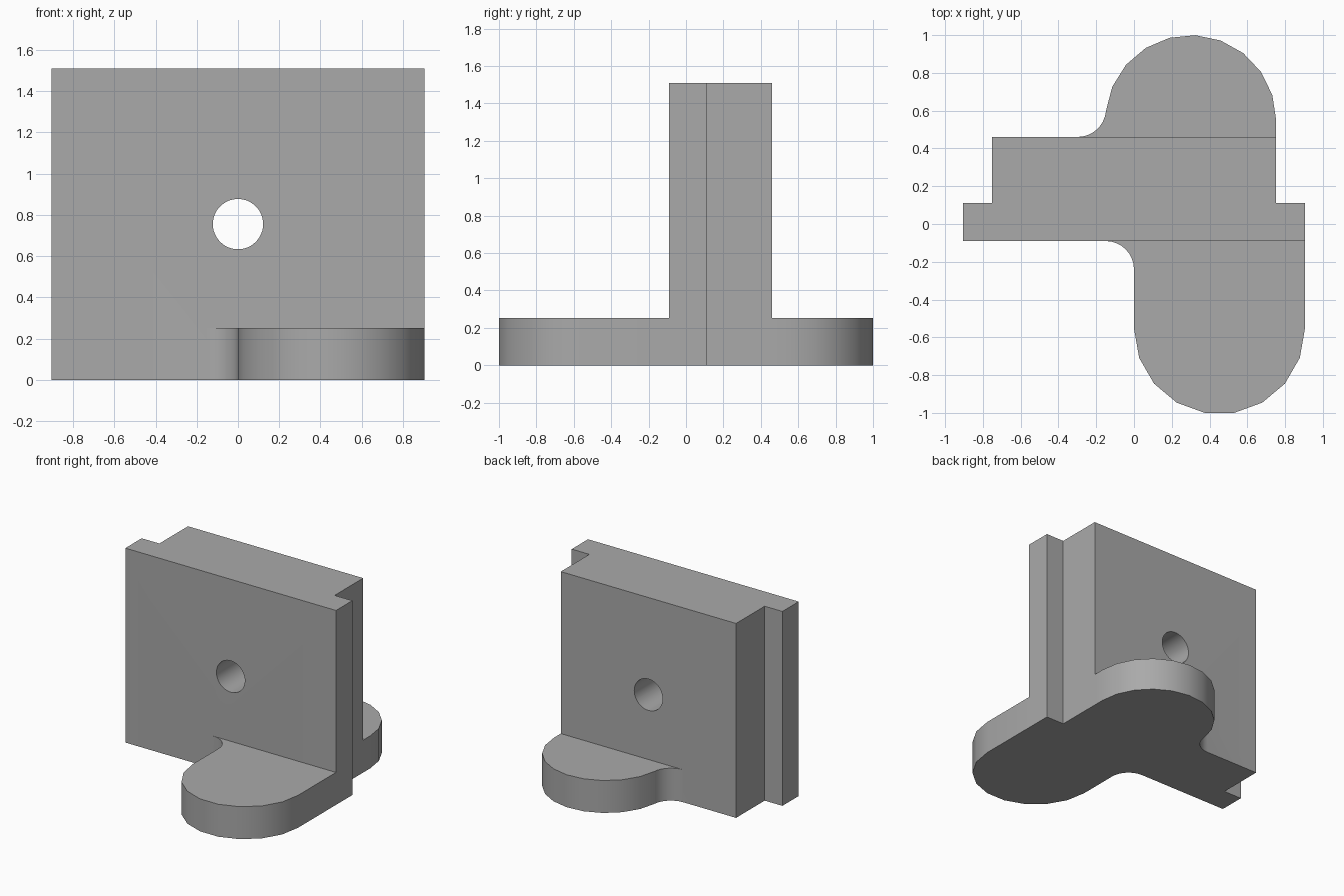
import bpy, bmesh
from math import cos, sin, radians

cube = bpy.data.objects.get("Cube")
if cube:
    bpy.data.objects.remove(cube)

GREY = (0.4, 0.4, 0.4, 1)
grey = bpy.data.materials.new("plain grey")
grey.use_nodes = True
grey.diffuse_color = GREY
grey.node_tree.nodes["Principled BSDF"].inputs["Base Color"].default_value = GREY

# Main dimensions
FRONT, STEP, BACK = -0.09, 0.11, 0.461
FLANGE, BLOCK = 0.905, 0.753
HEIGHT, FOOT_H = 1.51, 0.252
R, FILLET = 0.4525, 0.15


def arc(cx, cy, r, start, end, steps):
    angles = [radians(start + (end - start) * i / steps) for i in range(steps + 1)]
    return [(cx + r * cos(a), cy + r * sin(a)) for a in angles]


def prism(name, outline, height):
    """Extrude a plan outline upward from the ground."""
    bm = bmesh.new()
    base = bm.faces.new([bm.verts.new((x, y, 0)) for x, y in outline])
    top = bmesh.ops.extrude_face_region(bm, geom=[base])["geom"]
    bmesh.ops.translate(bm, vec=(0, 0, height),
                        verts=[v for v in top if isinstance(v, bmesh.types.BMVert)])
    bmesh.ops.recalc_face_normals(bm, faces=bm.faces)
    mesh = bpy.data.meshes.new(name)
    bm.to_mesh(mesh)
    bm.free()
    mesh.materials.append(grey)
    obj = bpy.data.objects.new(name, mesh)
    bpy.context.collection.objects.link(obj)
    return obj


def boolean(obj, other, operation):
    mod = obj.modifiers.new(operation.title(), "BOOLEAN")
    mod.operation, mod.solver, mod.object = operation, "EXACT", other
    bpy.context.view_layer.objects.active = obj
    bpy.ops.object.modifier_apply(modifier=mod.name)
    bpy.data.objects.remove(other)


# Upright wall: wide front flange stepped down to a narrower block
half = [(FLANGE, FRONT), (FLANGE, STEP), (BLOCK, STEP), (BLOCK, BACK)]
wall = prism("upright_wall", half + [(-x, y) for x, y in reversed(half)], HEIGHT)

# Front foot: straight sides, round end, fillet into the wall
front_outline = [(FLANGE, FRONT + 0.1), (-FILLET, FRONT + 0.1)]
front_outline += arc(-FILLET, FRONT - FILLET, FILLET, 90, 0, 8)
front_outline += arc(R, -0.554, R, 180, 360, 9)
front_foot = prism("front_foot", front_outline, FOOT_H)

# Back foot: round end whose left side runs into a tangent fillet
back_outline = [(BLOCK, BACK - 0.1)]
back_outline += arc(BLOCK - R, 1 - R, R, 0, 174, 10)
back_outline += arc(-0.298, BACK + FILLET, FILLET, -6, -90, 8)
back_outline += [(-0.298, BACK - 0.1)]
back_foot = prism("back_foot", back_outline, FOOT_H)

for foot in (front_foot, back_foot):
    boolean(wall, foot, "UNION")

# Round hole through the wall
bpy.ops.mesh.primitive_cylinder_add(vertices=48, radius=0.122, depth=2,
                                    location=(0, 0, HEIGHT / 2), rotation=(radians(90), 0, 0))
drill = bpy.context.object
drill.name = "hole_cutter"
drill.hide_render = True
drill.data.materials.append(grey)
boolean(wall, drill, "DIFFERENCE")

# Smooth curved sides, crisp edges
wall.name = "footed_bracket"
bpy.ops.object.select_all(action="DESELECT")
wall.select_set(True)
bpy.context.view_layer.objects.active = wall
bpy.ops.object.shade_smooth_by_angle(angle=radians(30))
